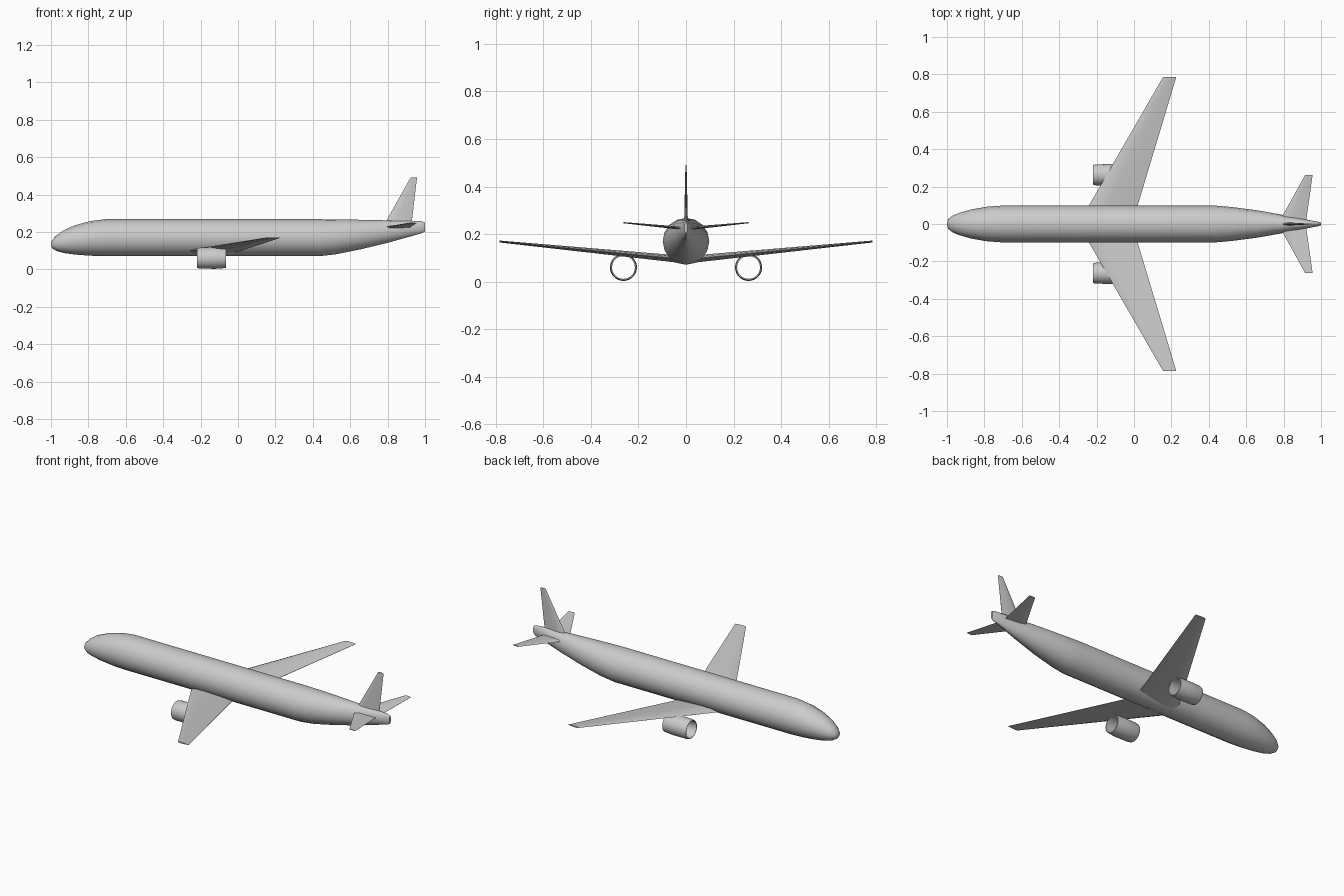
import bpy, bmesh
from math import cos, sin, pi, radians
from mathutils import Vector

cube = bpy.data.objects.get("Cube")
if cube:
    bpy.data.objects.remove(cube, do_unlink=True)

grey = bpy.data.materials.new("airframe grey")
grey.use_nodes = True
colour = (0.6, 0.6, 0.6, 1)
grey.diffuse_color = colour
grey.node_tree.nodes["Principled BSDF"].inputs["Base Color"].default_value = colour


def loft(name, rings, closed=False, angle=30):
    """Skin a list of equal-length point rings; cap the ends or join them."""
    bm = bmesh.new()
    rows = [[bm.verts.new(p) for p in ring] for ring in rings]
    n = len(rows[0])
    pairs = list(zip(rows, rows[1:])) + ([(rows[-1], rows[0])] if closed else [])
    for a, b in pairs:
        for i in range(n):
            j = (i + 1) % n
            bm.faces.new((a[i], a[j], b[j], b[i]))
    if not closed:
        bm.faces.new(rows[0])
        bm.faces.new(rows[-1])
    bmesh.ops.recalc_face_normals(bm, faces=bm.faces)
    mesh = bpy.data.meshes.new(name)
    bm.to_mesh(mesh)
    bm.free()
    mesh.materials.append(grey)
    ob = bpy.data.objects.new(name, mesh)
    bpy.context.collection.objects.link(ob)
    bpy.ops.object.select_all(action='DESELECT')
    ob.select_set(True)
    bpy.context.view_layer.objects.active = ob
    bpy.ops.object.shade_smooth_by_angle(angle=radians(angle))
    return ob


def oval(x, bottom, top, half_width, y=0, sides=16):
    mid, r = (top + bottom) / 2, (top - bottom) / 2
    return [Vector((x, y + half_width * cos(2 * pi * i / sides),
                    mid + r * sin(2 * pi * i / sides))) for i in range(sides)]


def section(front, back, thick, up):
    """Thin aerofoil outline between a leading and a trailing point."""
    front, back, up = Vector(front), Vector(back), Vector(up)
    shape = [(0, 0), (0.12, 0.4), (0.35, 0.5), (0.7, 0.3), (1, 0.04),
             (1, -0.04), (0.7, -0.3), (0.35, -0.5), (0.12, -0.4)]
    return [front.lerp(back, t) + up * thick * h for t, h in shape]


# Fuselage stations: x, bottom, top, half width
stations = [(-1, 0.127, 0.139, 0.007), (-0.993, 0.112, 0.158, 0.026),
            (-0.97, 0.098, 0.182, 0.045), (-0.93, 0.087, 0.21, 0.061),
            (-0.87, 0.079, 0.236, 0.078), (-0.79, 0.073, 0.258, 0.092),
            (-0.71, 0.071, 0.268, 0.098), (0.44, 0.071, 0.268, 0.098),
            (0.52, 0.08, 0.267, 0.091), (0.66, 0.108, 0.265, 0.073),
            (0.8, 0.142, 0.262, 0.048), (0.93, 0.178, 0.26, 0.022),
            (0.985, 0.194, 0.257, 0.012), (1, 0.203, 0.25, 0.007)]
loft("fuselage", [oval(*s) for s in stations])

for side, label in ((1, "right"), (-1, "left")):
    # Main wing, swept with dihedral
    loft(label + "_wing", [
        section((-0.298, 0, 0.092), (-0.01, 0, 0.092), 0.032, (0, 0, 1)),
        section((0.155, side * 0.785, 0.169), (0.226, side * 0.785, 0.169), 0.008, (0, 0, 1))])
    # Tailplane
    loft(label + "_tailplane", [
        section((0.77, 0, 0.223), (0.918, 0, 0.223), 0.014, (0, 0, 1)),
        section((0.915, side * 0.262, 0.248), (0.955, side * 0.262, 0.248), 0.005, (0, 0, 1))])
    # Open engine nacelle: outer skin then inner skin
    skin = [(-0.22, 0.052), (-0.205, 0.056), (-0.12, 0.057), (-0.065, 0.053),
            (-0.065, 0.048), (-0.12, 0.048), (-0.205, 0.048), (-0.22, 0.049)]
    loft(label + "_engine",
         [oval(x, 0.06 - r, 0.06 + r, r, side * 0.263, 28) for x, r in skin], closed=True)

# Vertical fin
loft("tail_fin", [
    section((0.785, 0, 0.245), (0.928, 0, 0.245), 0.016, (0, 1, 0)),
    section((0.922, 0, 0.49), (0.957, 0, 0.49), 0.005, (0, 1, 0))])
